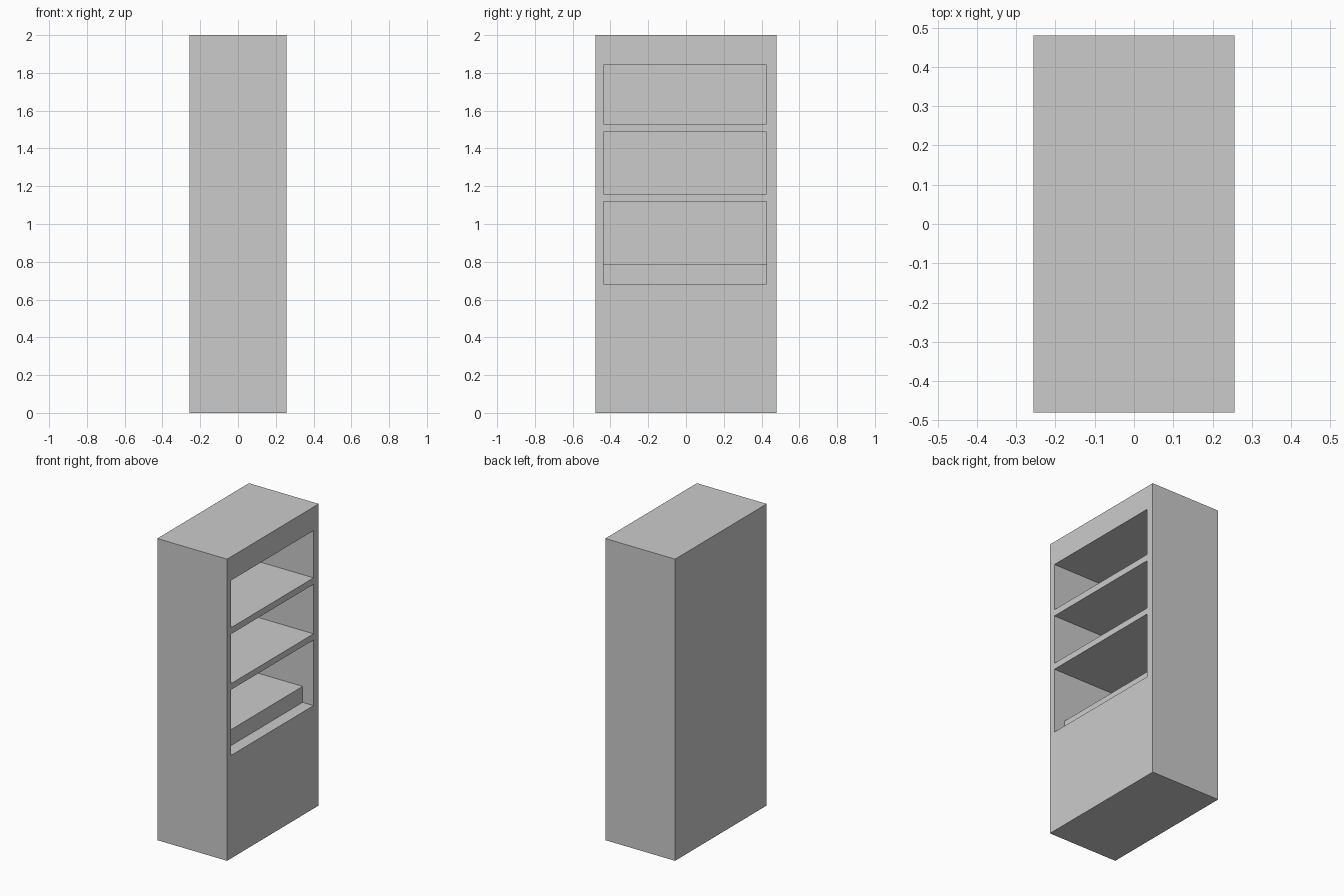
import bpy, bmesh

if "Cube" in bpy.data.objects:
    bpy.data.objects.remove(bpy.data.objects["Cube"])

HX, HY, H = 0.256, 0.48, 2.0       # half depth, half width, height
Y0, Y1 = -0.438, 0.426             # side walls of the openings
BACK = -HX + 0.04                  # inner face of the back panel
OUT = HX + 0.1                     # cutters poke out through the open side


def prism(name, profile, y0, y1):
    """Extrude an (x, z) profile along y into a closed solid."""
    bm = bmesh.new()
    face = bm.faces.new([bm.verts.new((x, y0, z)) for x, z in profile])
    ext = bmesh.ops.extrude_face_region(bm, geom=[face])
    verts = [v for v in ext["geom"] if isinstance(v, bmesh.types.BMVert)]
    bmesh.ops.translate(bm, verts=verts, vec=(0, y1 - y0, 0))
    bmesh.ops.recalc_face_normals(bm, faces=bm.faces)
    mesh = bpy.data.meshes.new(name)
    bm.to_mesh(mesh)
    bm.free()
    obj = bpy.data.objects.new(name, mesh)
    bpy.context.collection.objects.link(obj)
    return obj


def rect(x0, x1, z0, z1):
    return [(x0, z0), (x1, z0), (x1, z1), (x0, z1)]


# Solid cabinet body
body = prism("cabinet_body", rect(-HX, HX, 0, H), -HY, HY)

# Two plain shelf openings, and a lower one with a sunken front ledge
STEP = HX - 0.08
openings = {
    "top_shelf_opening": rect(BACK, OUT, 1.53, 1.843),
    "middle_shelf_opening": rect(BACK, OUT, 1.159, 1.487),
    "counter_opening": [(BACK, 0.789), (STEP, 0.789), (STEP, 0.683),
                        (OUT, 0.683), (OUT, 1.118), (BACK, 1.118)],
}
for name, profile in openings.items():
    cutter = prism(name, profile, Y0, Y1)
    cutter.hide_render = True
    cutter.display_type = 'WIRE'
    mod = body.modifiers.new(name, 'BOOLEAN')
    mod.operation = 'DIFFERENCE'
    mod.solver = 'EXACT'
    mod.object = cutter

# Apply the cuts and clear the helpers away
bpy.context.view_layer.objects.active = body
for name in openings:
    bpy.ops.object.modifier_apply(modifier=name)
    bpy.data.objects.remove(bpy.data.objects[name])
